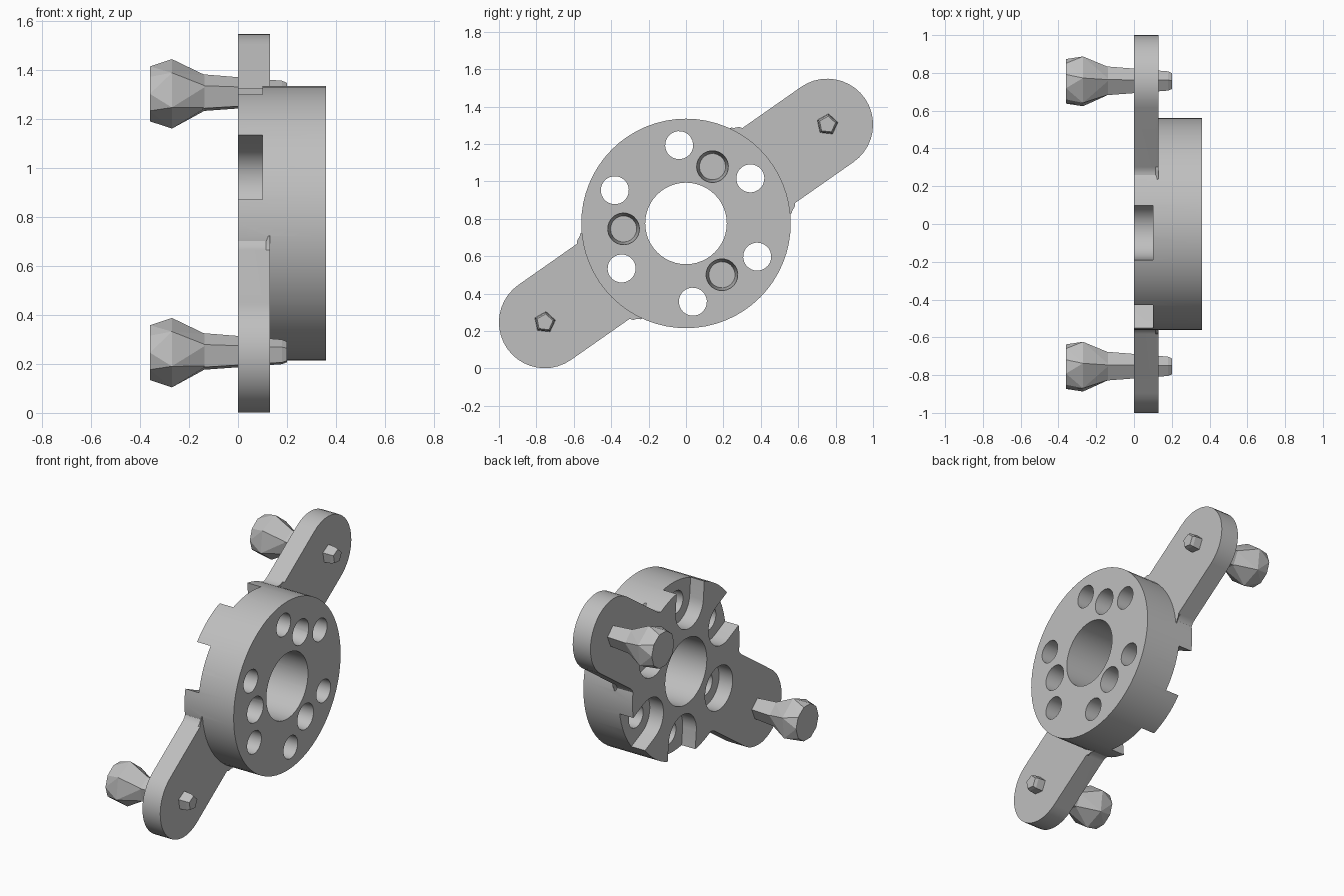
import bpy, bmesh
from math import sin, cos, tau, radians, atan2, sqrt, pi
from mathutils import Vector

cube = bpy.data.objects.get("Cube")
if cube:
    bpy.data.objects.remove(cube)

CZ = 0.775                # height of the hub axis
HUB_R, ARM_R, ARM_L = 0.56, 0.245, 0.922
ARM_ANGLE = radians(35)
HOLE_RING = 0.42

grey = bpy.data.materials.new("plain_grey")
grey.use_nodes = True
grey.diffuse_color = (0.52, 0.52, 0.52, 1)
grey.node_tree.nodes["Principled BSDF"].inputs["Base Color"].default_value = (0.52, 0.52, 0.52, 1)


def make_object(name, bm):
    bmesh.ops.recalc_face_normals(bm, faces=bm.faces)
    mesh = bpy.data.meshes.new(name)
    bm.to_mesh(mesh)
    bm.free()
    mesh.materials.append(grey)
    obj = bpy.data.objects.new(name, mesh)
    bpy.context.collection.objects.link(obj)
    return obj


def arc(u, v, r, a0, a1, n):
    return [(u + r * cos(a0 + (a1 - a0) * i / n), v + r * sin(a0 + (a1 - a0) * i / n))
            for i in range(n + 1)]


def circle(r, n, u=0, v=0):
    return arc(u, v, r, 0, tau, n)[:-1]


def turn(pts, a):
    return [(u * cos(a) - v * sin(a), u * sin(a) + v * cos(a)) for u, v in pts]


def add_prism(bm, start, end, x0, x1, chamfer=0):
    """Loft between two matching outlines in the y-z plane."""
    rings = [[bm.verts.new((x, y, z + CZ)) for y, z in pts]
             for pts, x in ((start, x0), (end, x1))]
    bm.faces.new(rings[0])
    cap = bm.faces.new(rings[1])
    n = len(start)
    for i in range(n):
        j = (i + 1) % n
        bm.faces.new((rings[0][i], rings[0][j], rings[1][j], rings[1][i]))
    if chamfer:
        bmesh.ops.bevel(bm, geom=list(cap.edges), offset=chamfer, segments=1, affect='EDGES')


def combine(target, other, operation):
    mod = target.modifiers.new("combine", 'BOOLEAN')
    mod.operation, mod.object, mod.solver = operation, other, 'EXACT'
    bpy.ops.object.select_all(action='DESELECT')
    bpy.context.view_layer.objects.active = target
    target.select_set(True)
    bpy.ops.object.modifier_apply(modifier=mod.name)
    bpy.data.objects.remove(other)


# Round hub
bm = bmesh.new()
disc = circle(HUB_R, 64)
add_prism(bm, disc, disc, 0, 0.36, 0.015)
body = make_object("hub_with_arms", bm)

# Two-ended arm plate, filleted into the hub
fillet = 0.08
fv = ARM_R + fillet
fu = sqrt((HUB_R - 0.01 + fillet) ** 2 - fv ** 2)
half = (arc(fu, -fv, fillet, pi - atan2(fv, fu), pi / 2, 5)
        + arc(ARM_L, 0, ARM_R, -pi / 2, pi / 2, 20)
        + arc(fu, fv, fillet, -pi / 2, atan2(fv, fu) - pi, 5))
outline = turn(half + turn(half, pi), ARM_ANGLE)
bm = bmesh.new()
add_prism(bm, outline, outline, 0, 0.13, 0.015)
combine(body, make_object("arm_plate", bm), 'UNION')

# Centre bore and six through holes
bm = bmesh.new()
bore = circle(0.218, 48)
add_prism(bm, bore, bore, -0.2, 0.6)
for k in range(6):
    hole = turn(circle(0.075, 24, HOLE_RING), ARM_ANGLE + k * tau / 6)
    add_prism(bm, hole, hole, -0.2, 0.6)
combine(body, make_object("drill_cutter", bm), 'DIFFERENCE')

# Back pockets: round under the arms, open to the rim elsewhere
bm = bmesh.new()
for k in range(6):
    if k % 3:
        pocket = arc(HOLE_RING, 0, 0.145, pi / 2, 3 * pi / 2, 16) + [(0.8, -0.145), (0.8, 0.145)]
    else:
        pocket = circle(0.145, 32, HOLE_RING)
    pocket = turn(pocket, ARM_ANGLE + k * tau / 6)
    add_prism(bm, pocket, pocket, -0.1, 0.1)
combine(body, make_object("pocket_cutter", bm), 'DIFFERENCE')

# Three tapered blind holes
bm = bmesh.new()
for k in range(3):
    a = radians(65) + k * tau / 3
    add_prism(bm, turn(circle(0.07, 24, 0.335), a), turn(circle(0.0865, 24, 0.335), a), 0.16, 0.38)
combine(body, make_object("blind_cutter", bm), 'DIFFERENCE')

body.select_set(True)
bpy.context.view_layer.objects.active = body
bpy.ops.object.shade_smooth_by_angle(angle=radians(30))


# Faceted thumb screws
def add_hull(bm, rings):
    verts = []
    for x, r, sides, phase in rings:
        for i in range(sides):
            a = phase + tau * i / sides
            verts.append(bm.verts.new(Vector((x, r * cos(a), r * sin(a)))))
    result = bmesh.ops.convex_hull(bm, input=verts)
    loose = {g for g in result["geom_interior"] if isinstance(g, bmesh.types.BMVert)}
    bmesh.ops.delete(bm, geom=list(loose), context='VERTS')


for name, side in (("upper", 1), ("lower", -1)):
    centre = Vector((0, side * ARM_L * cos(ARM_ANGLE), side * ARM_L * sin(ARM_ANGLE) + CZ))
    for part, rings in (
        ("screw_head", [(-0.36, 0.118, 10, 0), (-0.27, 0.143, 6, 0.4), (-0.13, 0.075, 5, 0.2)]),
        ("screw_shaft", [(-0.2, 0.085, 5, 0.2), (0.0, 0.068, 5, 0.2), (0.18, 0.054, 5, 0.2), (0.2, 0.045, 5, 0.2)]),
    ):
        bm = bmesh.new()
        add_hull(bm, rings)
        make_object(f"{name}_{part}", bm).location = centre
